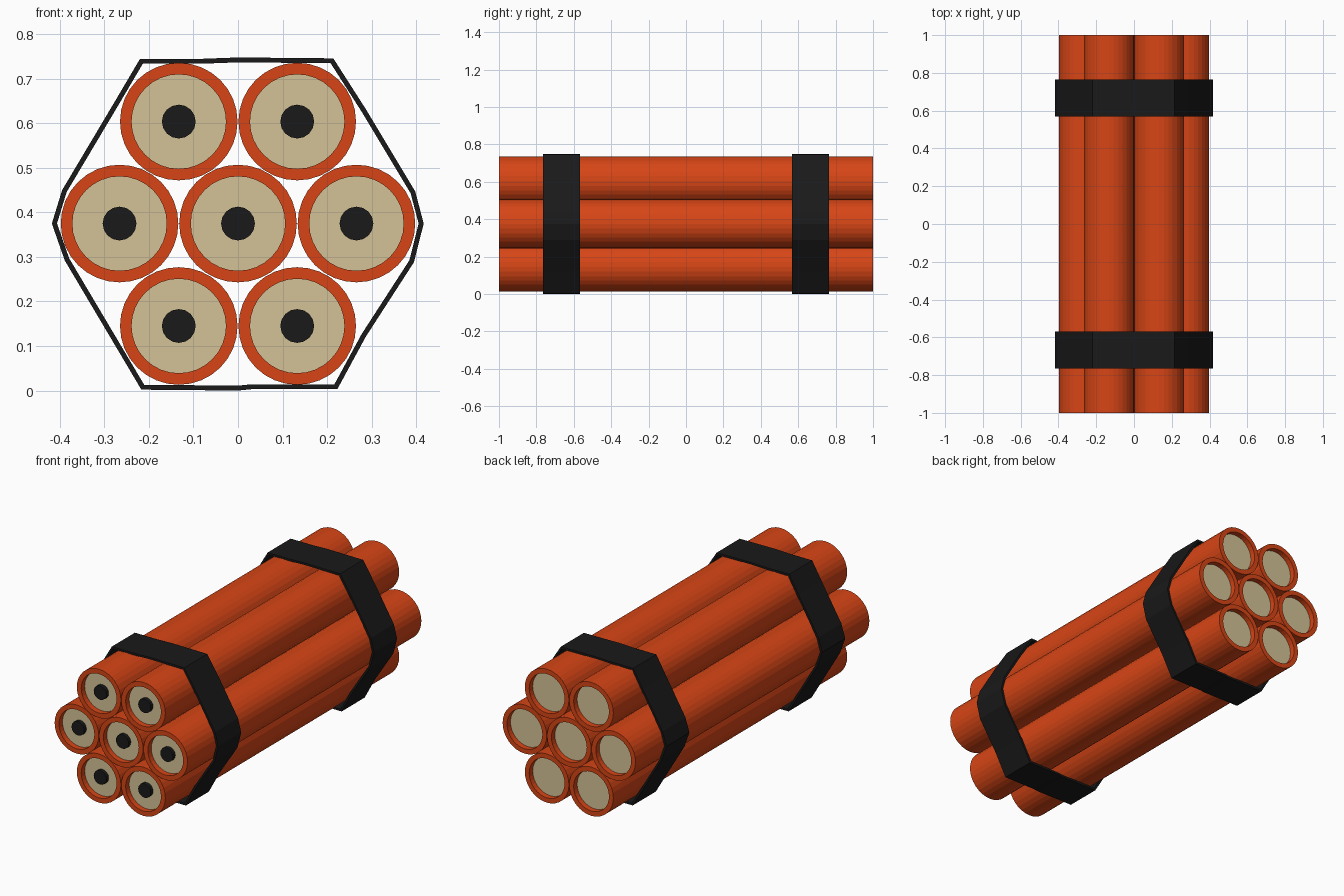
import bpy, bmesh, math

if "Cube" in bpy.data.objects:
    bpy.data.objects.remove(bpy.data.objects["Cube"])

R, R_IN, FUSE_R = 0.132, 0.106, 0.038
HALF, RECESS, SIDES = 1.0, 0.03, 32


def material(name, rgb):
    m = bpy.data.materials.new(name)
    m.diffuse_color = (*rgb, 1)
    m.use_nodes = True
    m.node_tree.nodes["Principled BSDF"].inputs["Base Color"].default_value = m.diffuse_color
    return m


red = material("red_casing", (0.68, 0.06, 0.008))
tan = material("tan_filling", (0.66, 0.54, 0.31))
black = material("black", (0.01, 0.01, 0.01))


def finish(name, bm, mats):
    bmesh.ops.recalc_face_normals(bm, faces=bm.faces)
    me = bpy.data.meshes.new(name)
    bm.to_mesh(me)
    bm.free()
    for m in mats:
        me.materials.append(m)
    ob = bpy.data.objects.new(name, me)
    bpy.context.collection.objects.link(ob)
    return ob


def turned(name, profile, mats, sides, centre, cap_mat=0):
    """Rings of (radius, y) joined along y, closed by a disc at each end."""
    bm = bmesh.new()
    cx, cz = centre
    rings = [[bm.verts.new((cx + r * math.cos(math.tau * i / sides), y,
                            cz + r * math.sin(math.tau * i / sides)))
              for i in range(sides)] for r, y in profile]
    for a, b in zip(rings, rings[1:]):
        for i in range(sides):
            j = (i + 1) % sides
            bm.faces.new((a[i], a[j], b[j], b[i]))
    for ring in (rings[0], rings[-1]):
        bm.faces.new(ring).material_index = cap_mat
    return finish(name, bm, mats)


# Seven sticks in a hexagonal pack, each with recessed ends and a front fuse plug
centres = [(-0.133, 0.604), (0.133, 0.604),
           (-0.266, 0.375), (0, 0.375), (0.266, 0.375),
           (-0.133, 0.145), (0.133, 0.145)]
floor = HALF - RECESS
stick_profile = [(R_IN, -floor), (R_IN, -HALF), (R, -HALF),
                 (R, HALF), (R_IN, HALF), (R_IN, floor)]
fuse_profile = [(FUSE_R, -floor + 0.01), (FUSE_R, -floor - 0.02)]
for n, c in enumerate(centres, 1):
    turned(f"stick_{n}", stick_profile, [red, tan], SIDES, c, cap_mat=1)
    turned(f"fuse_plug_{n}", fuse_profile, [black], 16, c)

# Two straps following the outline of the bundle
outline = [(-0.220, 0.745), (-0.080, 0.745), (0.0, 0.748), (0.214, 0.746),
           (0.287, 0.632), (0.398, 0.447), (0.417, 0.375), (0.395, 0.288),
           (0.287, 0.121), (0.223, 0.003), (0.030, 0.003), (0.0, 0.0),
           (-0.217, 0.002), (-0.389, 0.292), (-0.418, 0.375), (-0.395, 0.450),
           (-0.276, 0.650)]


def strap(name, y0, y1, thickness=0.011):
    bm = bmesh.new()
    n = len(outline)
    loops = []
    for i, (x, z) in enumerate(outline):
        # mitred inward offset of the clockwise outline
        (px, pz), (qx, qz) = outline[i - 1], outline[(i + 1) % n]
        l1, l2 = math.hypot(x - px, z - pz), math.hypot(qx - x, qz - z)
        n1 = ((z - pz) / l1, -(x - px) / l1)
        n2 = ((qz - z) / l2, -(qx - x) / l2)
        k = thickness / (1 + n1[0] * n2[0] + n1[1] * n2[1])
        ix, iz = x + k * (n1[0] + n2[0]), z + k * (n1[1] + n2[1])
        loops.append([bm.verts.new(p) for p in
                      ((x, y0, z), (x, y1, z), (ix, y1, iz), (ix, y0, iz))])
    for i in range(n):
        a, b = loops[i], loops[(i + 1) % n]
        for k in range(4):
            m = (k + 1) % 4
            bm.faces.new((a[k], a[m], b[m], b[k]))
    return finish(name, bm, [black])


strap("front_strap", -0.765, -0.568)
strap("back_strap", 0.568, 0.765)
